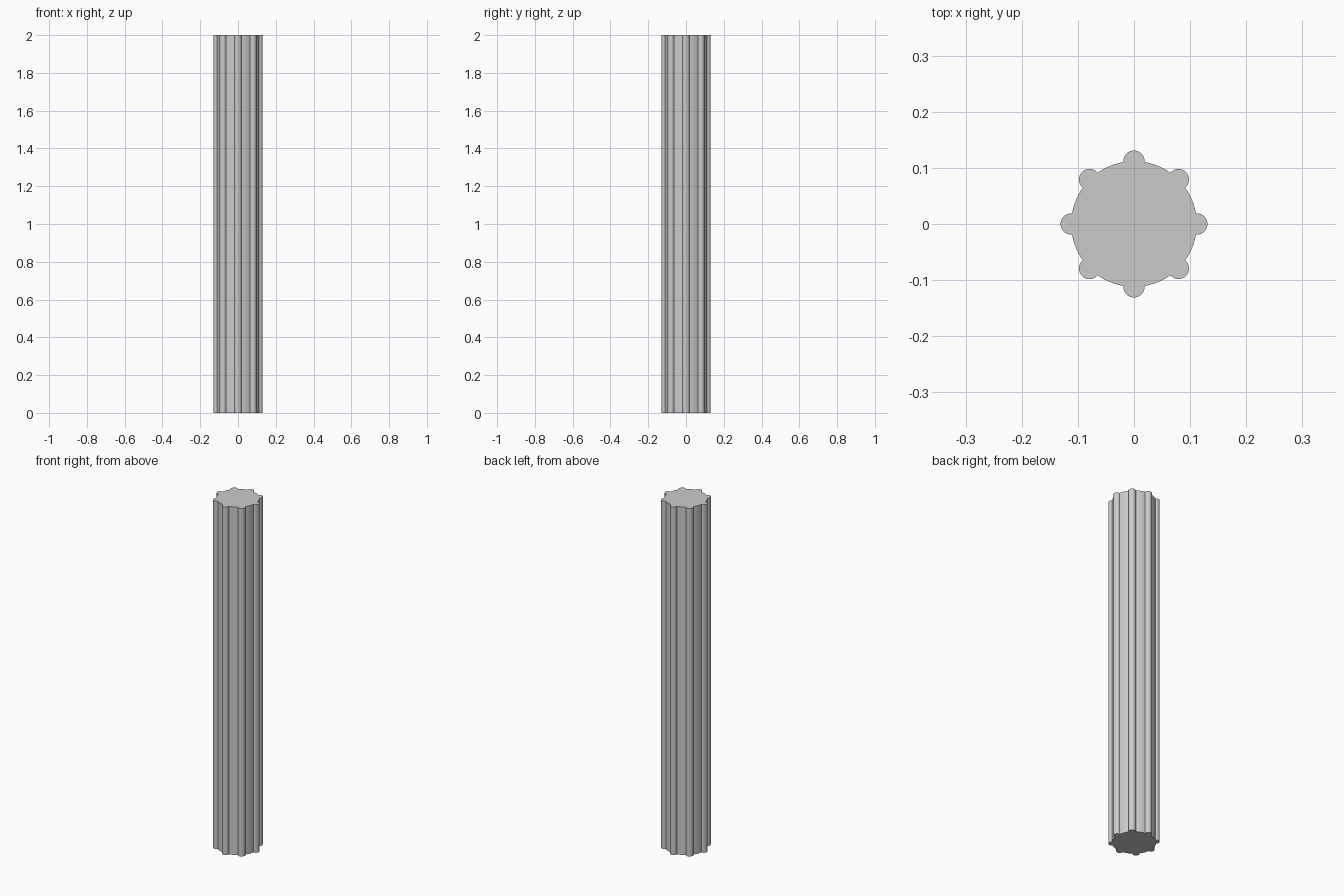
import bpy, bmesh
from math import pi, cos, sin, acos

if "Cube" in bpy.data.objects:
    bpy.data.objects.remove(bpy.data.objects["Cube"])

CORE, BEAD, LENGTH, COUNT = 0.112, 0.019, 2.0, 8

# Cross-section: round core with eight rounded ribs centred on its rim
profile = []
half = 2 * acos(1 - BEAD**2 / (2 * CORE**2) / 1) / 2   # angle where rib meets core
edge = acos(-BEAD / (2 * CORE))                        # rib arc half-sweep
for k in range(COUNT):
    a = 2 * pi * k / COUNT
    cx, cy = CORE * cos(a), CORE * sin(a)
    for i in range(13):
        t = a - edge + 2 * edge * i / 12
        profile.append((cx + BEAD * cos(t), cy + BEAD * sin(t)))
    gap = 2 * pi / COUNT - 2 * half
    for i in range(1, 6):
        t = a + half + gap * i / 6
        profile.append((CORE * cos(t), CORE * sin(t)))

# Extrude the section into the full shaft
bm = bmesh.new()
face = bm.faces.new([bm.verts.new((x, y, 0)) for x, y in profile])
out = bmesh.ops.extrude_face_region(bm, geom=[face], use_keep_orig=True)
top = [v for v in out["geom"] if isinstance(v, bmesh.types.BMVert)]
bmesh.ops.translate(bm, verts=top, vec=(0, 0, LENGTH))
bmesh.ops.recalc_face_normals(bm, faces=bm.faces)

mesh = bpy.data.meshes.new("ribbed_shaft")
bm.to_mesh(mesh)
bm.free()
shaft = bpy.data.objects.new("ribbed_shaft", mesh)
bpy.context.collection.objects.link(shaft)

# Smooth ribs, crisp creases and ends
bpy.context.view_layer.objects.active = shaft
shaft.select_set(True)
bpy.ops.object.shade_smooth_by_angle(angle=pi / 6)
